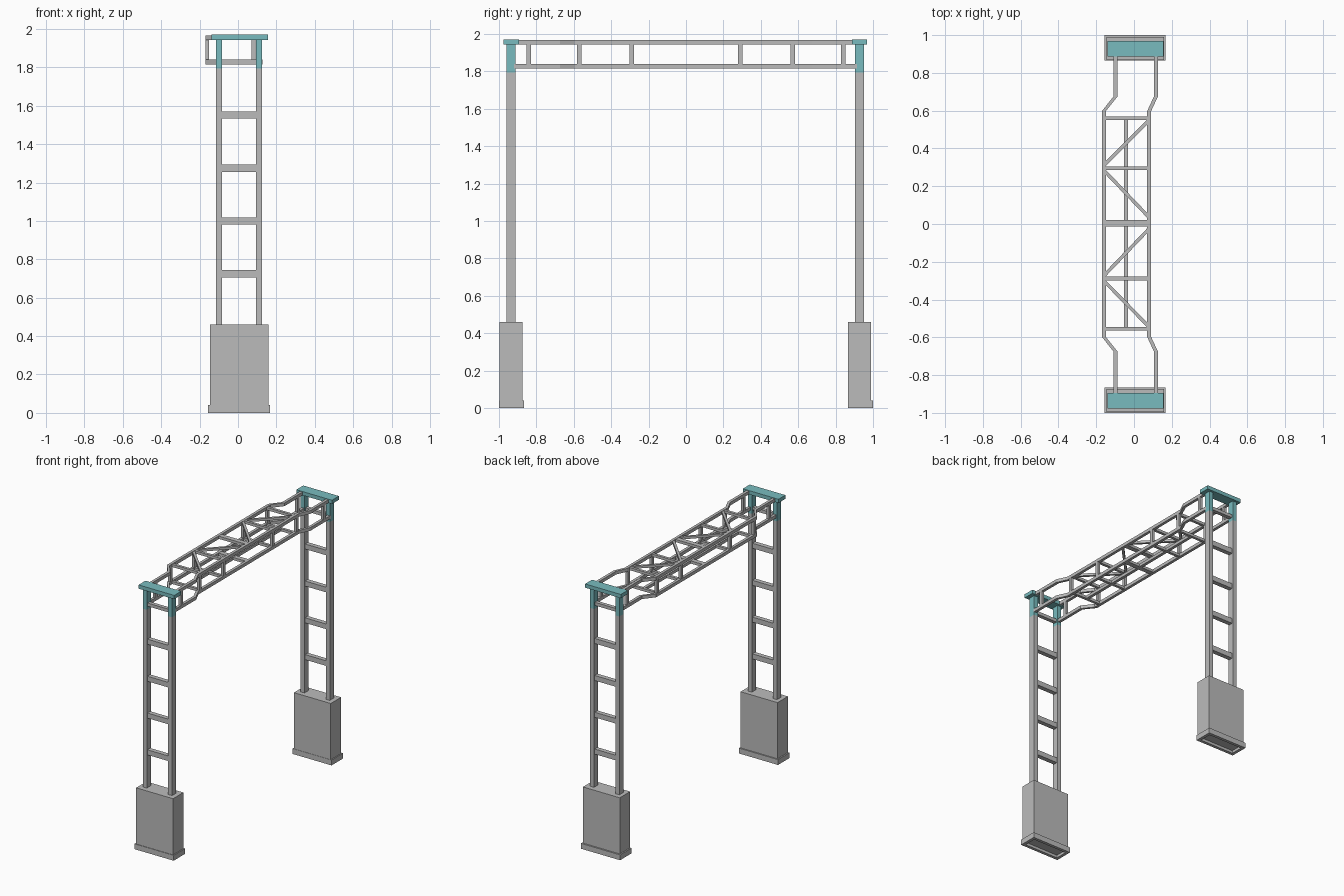
import bpy
import bmesh
from mathutils import Vector

cube = bpy.data.objects.get("Cube")
if cube:
    bpy.data.objects.remove(cube, do_unlink=True)


def material(name, rgb):
    m = bpy.data.materials.new(name)
    m.use_nodes = True
    m.diffuse_color = (*rgb, 1)
    m.node_tree.nodes["Principled BSDF"].inputs["Base Color"].default_value = (*rgb, 1)
    return m


grey = material("steel grey", (0.5, 0.5, 0.5))
teal = material("teal paint", (0.19, 0.5, 0.52))


def sweep(bm, points, side, up):
    """Sweep a rectangle with half-axes side and up along points."""
    rings = []
    for p in points:
        rings.append([bm.verts.new(Vector(p) + side * a + up * b)
                      for a, b in ((-1, -1), (1, -1), (1, 1), (-1, 1))])
    for r, s in zip(rings, rings[1:]):
        for i in range(4):
            j = (i + 1) % 4
            bm.faces.new((r[i], r[j], s[j], s[i]))
    bm.faces.new(rings[0][::-1])
    bm.faces.new(rings[-1])


def box(bm, x0, x1, y0, y1, z0, z1):
    x, y = (x0 + x1) / 2, (y0 + y1) / 2
    sweep(bm, [(x, y, z0), (x, y, z1)],
          Vector(((x1 - x0) / 2, 0, 0)), Vector((0, (y1 - y0) / 2, 0)))


def finish(name, bm, mat):
    bmesh.ops.recalc_face_normals(bm, faces=bm.faces)
    me = bpy.data.meshes.new(name)
    bm.to_mesh(me)
    bm.free()
    me.materials.append(mat)
    ob = bpy.data.objects.new(name, me)
    bpy.context.collection.objects.link(ob)
    return ob


LEGS = ((-0.115, -0.083), (0.094, 0.126))
HALF = 0.012
TOP, LOW = 1.955, 1.828

# Two towers: footing, legs, rungs and painted cap
for name, y, s in (("front", -0.935, -1), ("back", 0.928, 1)):
    bm = bmesh.new()
    box(bm, -0.145, 0.16, y - 0.061, y + 0.061, 0.02, 0.46)
    finish(name + "_footing", bm, grey)

    # Hollow plinth frame round the foot
    bm = bmesh.new()
    lo, hi = sorted((s, s * 0.865))
    rim = 0.022
    box(bm, -0.155, 0.168, lo, lo + rim, 0, 0.04)
    box(bm, -0.155, 0.168, hi - rim, hi, 0, 0.04)
    box(bm, -0.155, -0.155 + rim, lo + rim, hi - rim, 0, 0.04)
    box(bm, 0.168 - rim, 0.168, lo + rim, hi - rim, 0, 0.04)
    finish(name + "_plinth", bm, grey)

    bm = bmesh.new()
    for x0, x1 in LEGS:
        box(bm, x0, x1, y - 0.024, y + 0.024, 0.44, 1.793)
    finish(name + "_legs", bm, grey)

    bm = bmesh.new()
    for z in (0.725, 1.0, 1.275, 1.552):
        box(bm, -0.09, 0.1, y - 0.017, y + 0.017, z - 0.019, z + 0.019)
    box(bm, -0.09, 0.1, y - 0.014, y + 0.014, LOW - HALF, LOW + HALF)
    finish(name + "_rungs", bm, grey)

    bm = bmesh.new()
    for x0, x1 in LEGS:
        box(bm, x0, x1, y - 0.024, y + 0.024, 1.793, 1.943)
    finish(name + "_painted_leg_tops", bm, teal)
    bm = bmesh.new()
    box(bm, -0.139, 0.156, y - 0.041, y + 0.041, 1.943, 1.971)
    finish(name + "_cap", bm, teal)

# Chords that jog sideways near both ends
chords = bmesh.new()
posts = bmesh.new()
for x_end, x_mid in ((-0.098, -0.16), (0.116, 0.08)):
    path = [(x_end, -0.92), (x_end, -0.675), (x_mid, -0.597),
            (x_mid, 0.597), (x_end, 0.675), (x_end, 0.915)]
    for z in (TOP, LOW):
        sweep(chords, [(x, y, z) for x, y in path],
              Vector((0.0105, 0, 0)), Vector((0, 0, HALF)))
    # Uprights between upper and lower chords
    for y in (0.29, 0.572, 0.84):
        x = x_end if y > 0.6 else x_mid
        for s in (-1, 1):
            box(posts, x - 0.01, x + 0.01, s * y - 0.012, s * y + 0.012, LOW, TOP)
finish("truss_chords", chords, grey)
finish("truss_uprights", posts, grey)

# Cross members on both levels
bm = bmesh.new()
for y, h in ((-0.555, 0.01), (-0.288, 0.01), (0.004, 0.018), (0.295, 0.01), (0.56, 0.01)):
    for z in (TOP, LOW):
        box(bm, -0.155, 0.075, y - h, y + h, z - 0.01, z + 0.01)
finish("truss_cross_members", bm, grey)

# Zigzag bracing on the upper level
bm = bmesh.new()
for xa, ya, xb, yb in ((-0.16, 0.31, 0.08, 0.55), (-0.16, 0.285, 0.08, 0.035),
                       (0.08, -0.025, -0.16, -0.275), (-0.16, -0.3, 0.08, -0.545)):
    a, b = Vector((xa, ya, TOP)), Vector((xb, yb, TOP))
    side = (b - a).cross(Vector((0, 0, 1))).normalized() * 0.009
    sweep(bm, [a, b], side, Vector((0, 0, 0.009)))
finish("truss_diagonals", bm, grey)

# Long bar down the middle of the lower level
bm = bmesh.new()
box(bm, -0.053, -0.031, -0.555, 0.56, LOW - 0.011, LOW + 0.011)
finish("truss_centre_bar", bm, grey)
